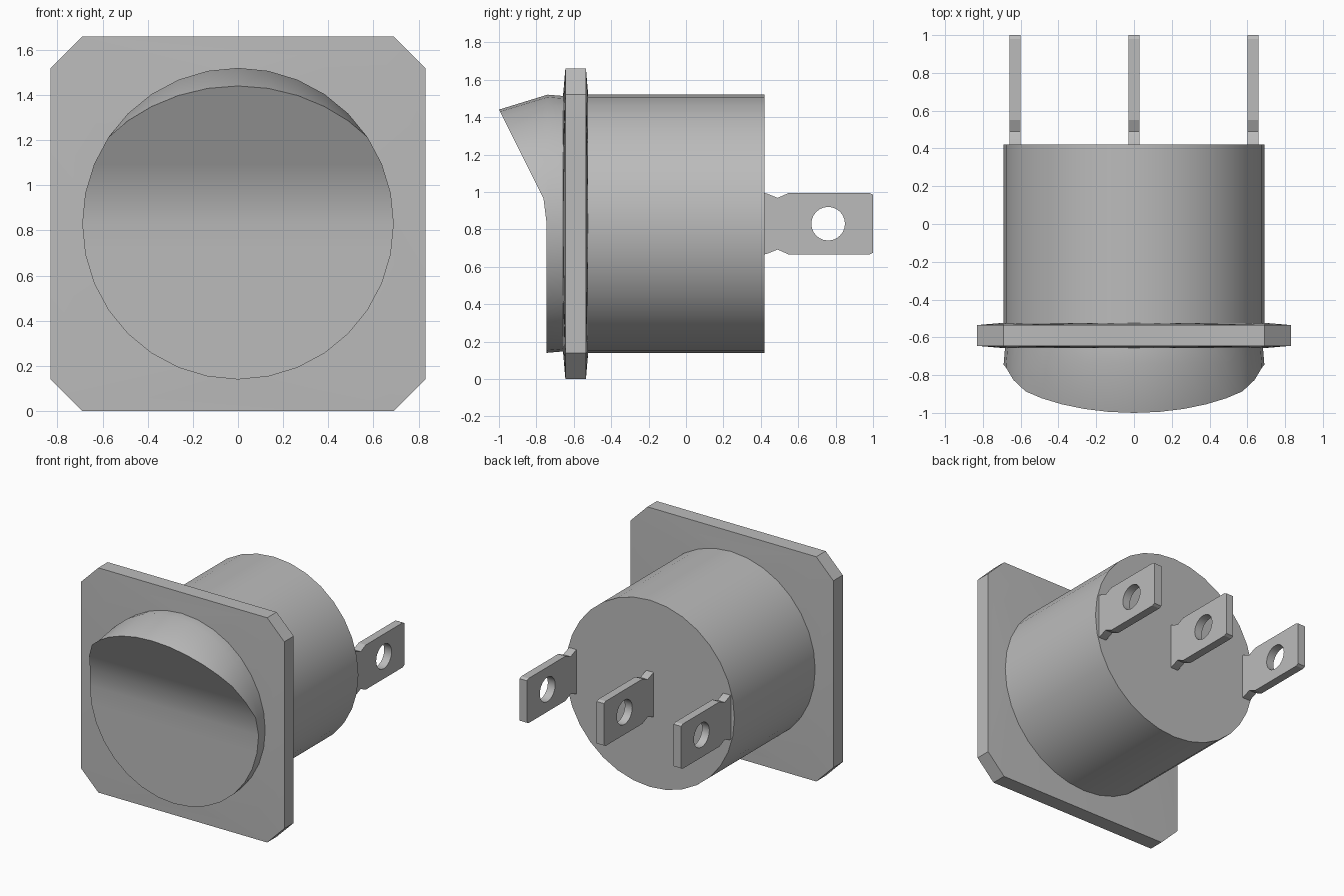
import bpy, bmesh, math
from mathutils import Vector

cube = bpy.data.objects.get("Cube")
if cube:
    bpy.data.objects.remove(cube, do_unlink=True)

R, ZC, SEG = 0.69, 0.83, 32
HALF, CORNER = 0.83, 0.69

grey = bpy.data.materials.new("plain grey")
grey.use_nodes = True
grey.diffuse_color = (0.5, 0.5, 0.5, 1)
grey.node_tree.nodes["Principled BSDF"].inputs["Base Color"].default_value = (0.5, 0.5, 0.5, 1)


def finish(bm, name):
    """Turn a bmesh into a shaded, coloured object."""
    bmesh.ops.recalc_face_normals(bm, faces=bm.faces)
    mesh = bpy.data.meshes.new(name)
    bm.to_mesh(mesh)
    bm.free()
    mesh.materials.append(grey)
    obj = bpy.data.objects.new(name, mesh)
    bpy.context.collection.objects.link(obj)
    bpy.ops.object.select_all(action='DESELECT')
    obj.select_set(True)
    bpy.context.view_layer.objects.active = obj
    bpy.ops.object.shade_smooth_by_angle(angle=math.radians(24))
    return obj


def circle(r, y):
    """Ring around the y axis, starting at the top."""
    return [Vector((r * math.sin(a), y, ZC + r * math.cos(a)))
            for a in (2 * math.pi * i / SEG for i in range(SEG))]


def bridge(bm, a, b):
    for i in range(len(a)):
        j = (i + 1) % len(a)
        bm.faces.new((a[i], a[j], b[j], b[i]))


# Round housing
bm = bmesh.new()
rings = [[bm.verts.new(p) for p in circle(R, y)] for y in (-0.56, 0.42)]
bridge(bm, *rings)
for ring in rings:
    bm.faces.new(ring)
finish(bm, "housing")

# Square flange with cut corners, slightly thicker toward the middle
bm = bmesh.new()
for y_mid, y_rim in ((-0.657, -0.645), (-0.523, -0.535)):
    for p in circle(R, y_mid):
        bm.verts.new(p)
    for sx in (-1, 1):
        for sz in (-1, 1):
            for x, z in ((HALF, CORNER), (CORNER, HALF)):
                bm.verts.new((sx * x, y_rim, ZC + sz * z))
bmesh.ops.convex_hull(bm, input=bm.verts)
bmesh.ops.dissolve_limit(bm, angle_limit=0.01, verts=bm.verts, edges=bm.edges)
finish(bm, "flange")


# Rocker button: flat lower half, upper half sweeping out to a lip
def lip_point(p):
    x, z = p.x, p.z
    z = min(z, 0.59 + math.sqrt(0.85 ** 2 - x * x))
    y = -0.745
    if z > 0.96:
        y = -0.762 - 0.238 * (z - 0.965) / 0.475
    return Vector((x, y, z))


bm = bmesh.new()
base = [bm.verts.new(p) for p in circle(R - 0.012, -0.6)]
rim = [bm.verts.new(p) for p in circle(R, -0.74)]
lip = [bm.verts.new(lip_point(p)) for p in circle(R, -0.745)]
bridge(bm, base, rim)
bridge(bm, rim, lip)
bm.faces.new(base)
# Face strips run straight across between mirrored points
for i in range(SEG // 2):
    strip = [lip[i], lip[i + 1], lip[-i - 1], lip[-i]]
    bm.faces.new(list(dict.fromkeys(strip)))
finish(bm, "rocker_button")


# Terminal blades with a round hole
def blade(name, x):
    bm = bmesh.new()
    half = [(0.41, 0.165), (0.43, 0.162), (0.49, 0.138), (0.55, 0.165),
            (0.98, 0.165), (1.0, 0.155)]
    outline = half + [(y, -z) for y, z in reversed(half)]
    hole = [(0.76 + 0.09 * math.cos(a), 0.09 * math.sin(a))
            for a in (2 * math.pi * i / 24 for i in range(24))]
    edges = []
    for loop in (outline, hole):
        vs = [bm.verts.new((x - 0.03, y, ZC + z)) for y, z in loop]
        edges += [bm.edges.new((vs[i - 1], vs[i])) for i in range(len(vs))]
    bmesh.ops.triangle_fill(bm, edges=edges, use_beauty=True)
    out = bmesh.ops.extrude_face_region(bm, geom=bm.faces[:], use_keep_orig=True)
    moved = [g for g in out["geom"] if isinstance(g, bmesh.types.BMVert)]
    bmesh.ops.translate(bm, verts=moved, vec=(0.06, 0, 0))
    finish(bm, name)


for name, x in (("right_terminal", -0.63), ("middle_terminal", 0), ("left_terminal", 0.63)):
    blade(name, x)
